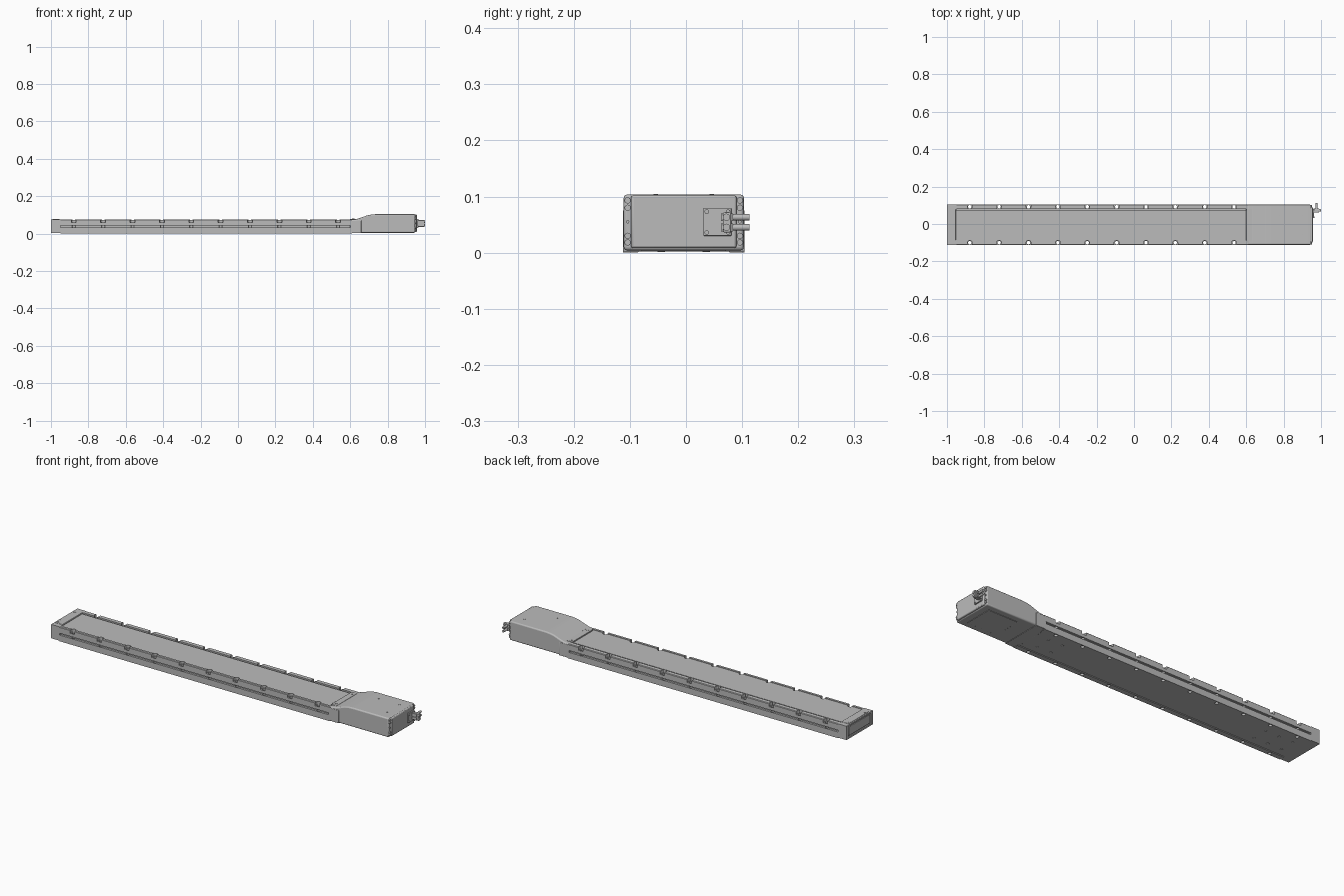
import bpy, bmesh, math
from mathutils import Matrix, Vector

cube = bpy.data.objects.get("Cube")
if cube:
    bpy.data.objects.remove(cube, do_unlink=True)

YC = -0.004          # centre line of the body
HALF = 0.1085        # half width of the rail
HOLES = [-0.878 + 0.157 * i for i in range(10)]

grey = bpy.data.materials.new("aluminium grey")
grey.use_nodes = True
grey.diffuse_color = (0.5, 0.5, 0.5, 1)
grey.node_tree.nodes["Principled BSDF"].inputs["Base Color"].default_value = (0.5, 0.5, 0.5, 1)


def finish(name, bm, bevel=0, segments=2):
    bmesh.ops.recalc_face_normals(bm, faces=bm.faces)
    mesh = bpy.data.meshes.new(name)
    bm.to_mesh(mesh)
    bm.free()
    mesh.materials.append(grey)
    ob = bpy.data.objects.new(name, mesh)
    bpy.context.collection.objects.link(ob)
    if bevel:
        mod = ob.modifiers.new("bevel", "BEVEL")
        mod.width, mod.segments, mod.limit_method = bevel, segments, "ANGLE"
    return ob


def add_box(bm, x, y, z):
    m = Matrix.Translation(((x[0] + x[1]) / 2, (y[0] + y[1]) / 2, (z[0] + z[1]) / 2))
    m = m @ Matrix.Diagonal((x[1] - x[0], y[1] - y[0], z[1] - z[0], 1))
    bmesh.ops.create_cube(bm, size=1, matrix=m)


def add_rod(bm, start, end, r, sides=16):
    a, b = Vector(start), Vector(end)
    turn = (b - a).to_track_quat("Z", "Y").to_matrix().to_4x4()
    bmesh.ops.create_cone(bm, cap_ends=True, segments=sides, radius1=r, radius2=r,
                          depth=(b - a).length, matrix=Matrix.Translation((a + b) / 2) @ turn)


def add_prism(bm, points, step):
    face = bm.faces.new([bm.verts.new(p) for p in points])
    new = bmesh.ops.extrude_face_region(bm, geom=[face])["geom"]
    bmesh.ops.translate(bm, vec=step, verts=[v for v in new if isinstance(v, bmesh.types.BMVert)])


def box(name, x, y, z, bevel=0):
    bm = bmesh.new()
    add_box(bm, x, y, z)
    return finish(name, bm, bevel)


def cut(target, name, bm):
    cutter = finish(name, bm)
    cutter.hide_render = True
    mod = target.modifiers.new(name, "BOOLEAN")
    mod.operation, mod.solver, mod.object = "DIFFERENCE", "EXACT", cutter
    bpy.context.view_layer.objects.active = target
    bpy.ops.object.modifier_apply(modifier=name)
    bpy.data.objects.remove(cutter, do_unlink=True)


# Rail: cross-section with side grooves, feet and a belt slit in the top
right = [(-0.08, 0.003), (-0.082, 0), (-HALF, 0), (-HALF, 0.032), (-0.098, 0.032),
         (-0.098, 0.042), (-HALF, 0.042), (-HALF, 0.072), (-0.1055, 0.075)]
lip = [(-0.094, 0.075), (-0.094, 0.072)]
slit = [(0.077, 0.072), (0.077, 0.055), (0.085, 0.055), (0.085, 0.075)]
section = right + lip + slit + [(-y, z) for y, z in reversed(right)]
bm = bmesh.new()
add_prism(bm, [(-0.95, y + YC, z) for y, z in section], (1.56, 0, 0))
rail = finish("rail", bm)

# Mounting pockets open to the sides, each with a through hole
pockets, bores = bmesh.new(), bmesh.new()
for x in HOLES:
    for s in (-1, 1):
        y = YC + s * 0.096
        arc = [(x + 0.013 * math.cos(a), y - s * 0.013 * math.sin(a), 0.058)
               for a in [math.pi * k / 10 for k in range(11)]]
        edge = YC + s * 0.13
        add_prism(pockets, arc + [(x - 0.013, edge, 0.058), (x + 0.013, edge, 0.058)], (0, 0, 0.04))
        add_rod(bores, (x, y, -0.02), (x, y, 0.065), 0.009)
cut(rail, "pocket_cutter", pockets)
cut(rail, "bore_cutter", bores)

# End cap with a sunk end panel
cap = box("end_cap", (-1, -0.95), (YC - HALF, YC + HALF), (0.003, 0.075))
bm = bmesh.new()
add_box(bm, (-1.02, -0.994), (YC - 0.092, YC + 0.092), (0.012, 0.067))
cut(cap, "end_panel_cutter", bm)
box("end_panel", (-0.998, -0.99), (YC - 0.087, YC + 0.087), (0.016, 0.063), 0.002)
box("end_cap_plate", (-0.993, -0.953), (YC - 0.082, YC + 0.082), (0.07, 0.0765), 0.001)

# Motor housing: ramped side profile
ramp = [(0.605, 0.004), (0.605, 0.075), (0.632, 0.077), (0.655, 0.084), (0.69, 0.097),
        (0.715, 0.102), (0.74, 0.1035), (0.947, 0.1035), (0.947, 0.004)]
bm = bmesh.new()
add_prism(bm, [(x, YC - 0.107, z) for x, z in ramp], (0, 0.214, 0))
finish("motor_housing", bm, 0.006, 3)
box("housing_skirt", (0.6, 0.66), (YC - HALF, YC + HALF), (0.002, 0.07), 0.002)
box("housing_lip", (0.6, 0.632), (YC - 0.085, YC + 0.085), (0.068, 0.078), 0.001)
box("housing_bottom_panel", (0.74, 0.91), (YC - 0.075, YC + 0.075), (0.002, 0.01), 0.001)
box("housing_end_panel", (0.94, 0.956), (YC - 0.094, YC + 0.094), (0.008, 0.102), 0.004)

# Screws on housing end, top covers and underside
bm = bmesh.new()
for s in (-1, 1):
    for z in (0.018, 0.03, 0.055, 0.08, 0.093):
        add_rod(bm, (0.94, YC + s * 0.1, z), (0.952, YC + s * 0.1, z), 0.003 if z == 0.055 else 0.0055)
    for x, top in ((-0.985, 0.078), (0.616, 0.0795)):
        add_rod(bm, (x, YC + s * 0.066, 0.07), (x, YC + s * 0.066, top), 0.006)
    for x in (0.78, 0.9):
        add_rod(bm, (x, YC + s * 0.05, 0.1), (x, YC + s * 0.05, 0.1045), 0.004)
    for x in (-0.9, -0.82, -0.74, 0.45, 0.53):
        add_rod(bm, (x, YC + s * 0.04, 0.001), (x, YC + s * 0.04, 0.006), 0.007)
finish("screws", bm)

# Connector plate with its screws, sockets and sideways plugs
box("connector_plate", (0.95, 0.962), (0.031, 0.081), (0.03, 0.079), 0.001)
bm = bmesh.new()
for y in (0.037, 0.075):
    for z in (0.036, 0.073):
        add_rod(bm, (0.955, y, z), (0.965, y, z), 0.004)
finish("connector_screws", bm)
bm = bmesh.new()
for z in (0.045, 0.063):
    add_box(bm, (0.96, 0.988), (0.062, 0.084), (z - 0.007, z + 0.007))
    add_rod(bm, (0.976, 0.08, z), (0.976, 0.113, z), 0.006)
    add_rod(bm, (0.98, 0.072, z), (1.0, 0.072, z), 0.0065)
finish("connector_plugs", bm)
box("connector_bridge", (0.96, 0.997), (0.066, 0.08), (0.036, 0.072), 0.002)

# Smooth shading with sharp edges kept
for ob in bpy.context.scene.objects:
    ob.select_set(ob.type == "MESH")
bpy.context.view_layer.objects.active = rail
bpy.ops.object.shade_smooth_by_angle(angle=math.radians(30))
